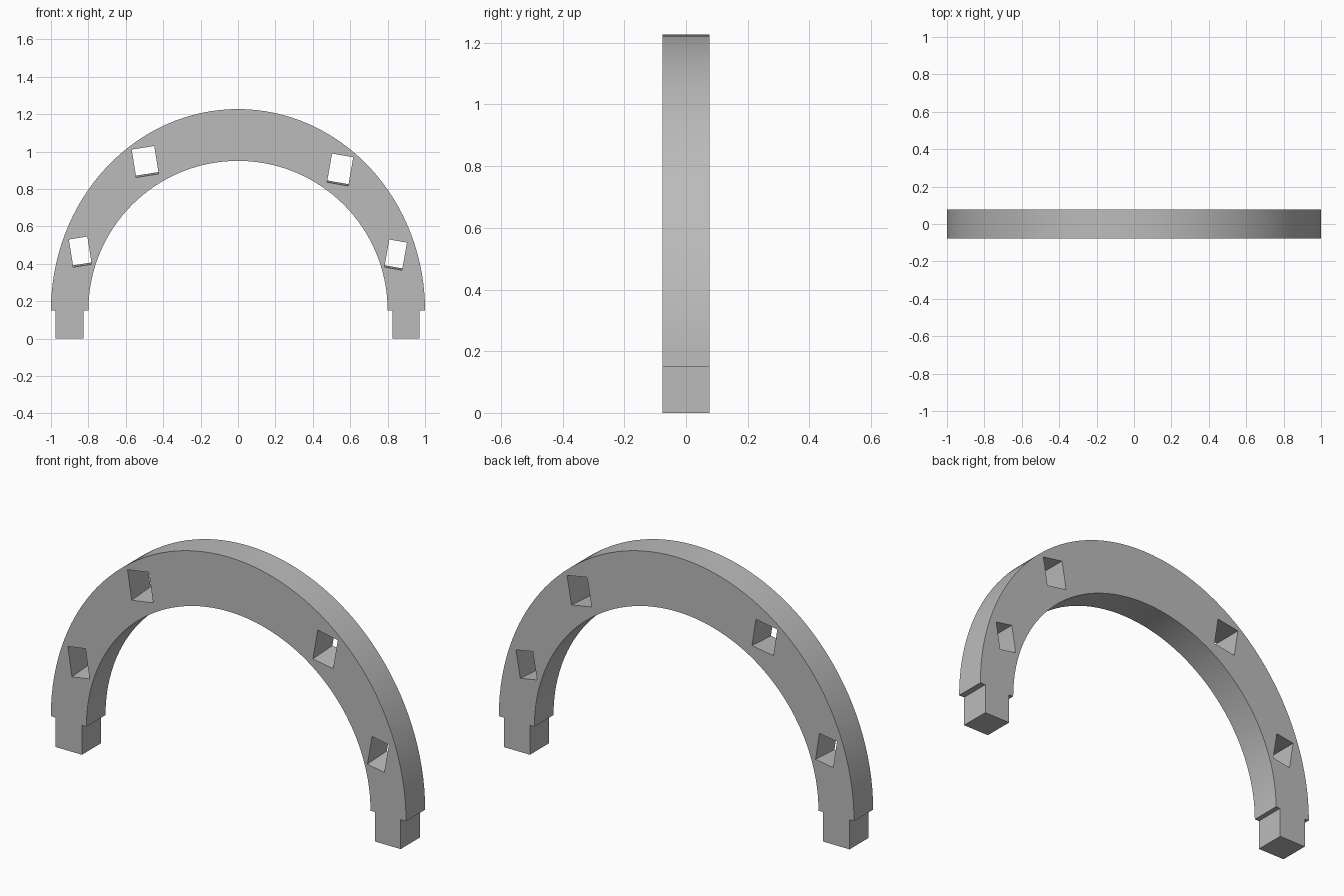
import bpy, bmesh, math

if "Cube" in bpy.data.objects:
    bpy.data.objects.remove(bpy.data.objects["Cube"], do_unlink=True)

HALF = 0.077     # half of the thickness
SPRING = 0.15    # height where the curve meets the feet
SEGMENTS = 64

grey = bpy.data.materials.new("plain grey")
grey.use_nodes = True
colour = (0.5, 0.5, 0.5, 1)
grey.diffuse_color = colour
grey.node_tree.nodes["Principled BSDF"].inputs["Base Color"].default_value = colour


def prism(name, front, back, y0, y1):
    """Solid joining a front outline to a matching back outline (x, z)."""
    bm = bmesh.new()
    a = [bm.verts.new((x, y0, z)) for x, z in front]
    b = [bm.verts.new((x, y1, z)) for x, z in back]
    bm.faces.new(a)
    bm.faces.new(b[::-1])
    for i in range(len(a)):
        j = (i + 1) % len(a)
        bm.faces.new((a[j], a[i], b[i], b[j]))
    bmesh.ops.recalc_face_normals(bm, faces=bm.faces[:])
    mesh = bpy.data.meshes.new(name)
    bm.to_mesh(mesh)
    bm.free()
    mesh.materials.append(grey)
    obj = bpy.data.objects.new(name, mesh)
    bpy.context.collection.objects.link(obj)
    return obj


def half_ellipse(rx, rz):
    return [(rx * math.cos(math.pi * i / SEGMENTS),
             SPRING + rz * math.sin(math.pi * i / SEGMENTS))
            for i in range(SEGMENTS + 1)]


# Arch with a narrower foot stepped in at each end
outline = half_ellipse(1, 1.077)
outline += [(-0.975, SPRING), (-0.975, 0), (-0.825, 0), (-0.825, SPRING)]
outline += half_ellipse(0.8, 0.8)[::-1]
outline += [(0.825, SPRING), (0.825, 0), (0.97, 0), (0.97, SPRING)]
arch = prism("arch", outline, outline, -HALF, HALF)

# Slanted window openings: centre x, centre z, width, height, tilt in degrees
windows = [(-0.496, 0.945, 0.122, 0.152, 9), (0.546, 0.902, 0.115, 0.157, -10),
           (-0.843, 0.463, 0.1, 0.151, 9), (0.843, 0.447, 0.096, 0.151, -10)]
RISE = 0.012     # sill rises toward the back


def window_outline(cx, cz, w, h, tilt, sill):
    c, s = math.cos(math.radians(tilt)), math.sin(math.radians(tilt))
    corners = [(-w / 2, -h / 2 + sill), (w / 2, -h / 2 + sill),
               (w / 2, h / 2), (-w / 2, h / 2)]
    return [(cx + u * c - v * s, cz + u * s + v * c) for u, v in corners]


for window in windows:
    cutter = prism("window_cutter", window_outline(*window, 0),
                   window_outline(*window, RISE), -HALF - 0.02, HALF + 0.02)
    cutter.hide_render = True
    cutter.hide_set(True)
    cut = arch.modifiers.new("window", 'BOOLEAN')
    cut.operation = 'DIFFERENCE'
    cut.solver = 'EXACT'
    cut.object = cutter

# Bake the cuts and remove the cutters
bpy.context.view_layer.update()
graph = bpy.context.evaluated_depsgraph_get()
arch.data = bpy.data.meshes.new_from_object(arch.evaluated_get(graph))
arch.modifiers.clear()
for obj in [o for o in bpy.data.objects if o.name.startswith("window_cutter")]:
    bpy.data.objects.remove(obj, do_unlink=True)

bpy.ops.object.select_all(action='DESELECT')
arch.select_set(True)
bpy.context.view_layer.objects.active = arch
bpy.ops.object.shade_smooth_by_angle(angle=math.radians(30))
